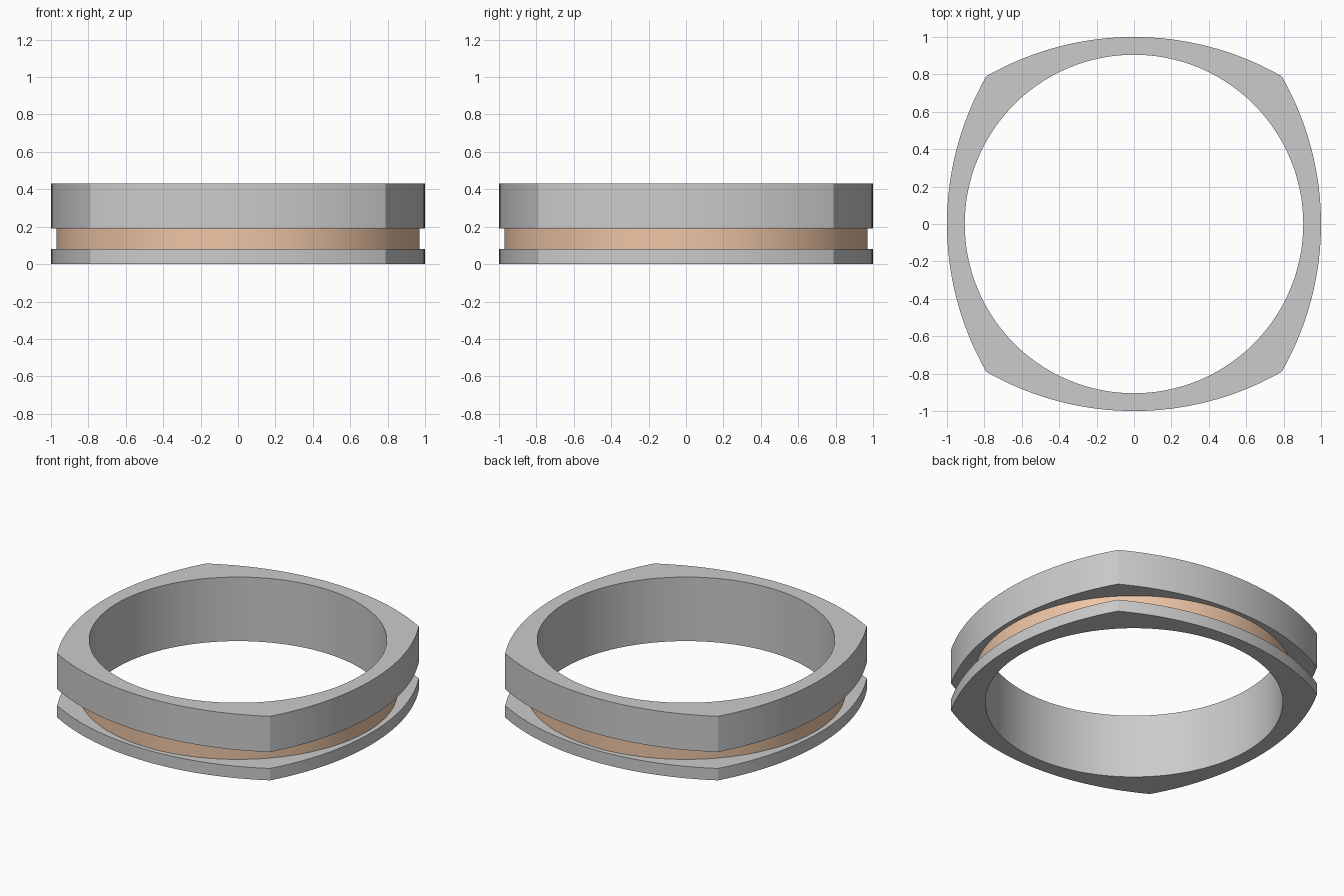
import bpy, bmesh
from math import sin, cos, pi, sqrt, radians

if "Cube" in bpy.data.objects:
    bpy.data.objects.remove(bpy.data.objects["Cube"])

N = 128                      # steps around the ring (multiple of 8 keeps the corners sharp)
R_IN, R_BAND = 0.905, 0.97
ARC_R = 1.59                 # radius of each bowed side
ARC_C = ARC_R - 1.0          # offset of that arc's centre


def cushion(a):
    """Radius of the four-sided bowed outline at angle a."""
    phi = (a + pi / 4) % (pi / 2) - pi / 4
    return -ARC_C * cos(phi) + sqrt(ARC_R ** 2 - (ARC_C * sin(phi)) ** 2)


def circle(r):
    return lambda a: r


def sweep(name, profile):
    """Sweep a closed profile of (radius function, z) around the z axis."""
    bm = bmesh.new()
    rows = []
    for i in range(N):
        a = 2 * pi * i / N
        rows.append([bm.verts.new((f(a) * cos(a), f(a) * sin(a), z)) for f, z in profile])
    k = len(profile)
    for i in range(N):
        p, q = rows[i], rows[(i + 1) % N]
        for j in range(k):
            m = (j + 1) % k
            bm.faces.new((p[j], q[j], q[m], p[m]))
    bmesh.ops.recalc_face_normals(bm, faces=bm.faces)
    mesh = bpy.data.meshes.new(name)
    bm.to_mesh(mesh)
    bm.free()
    ob = bpy.data.objects.new(name, mesh)
    bpy.context.collection.objects.link(ob)
    bpy.ops.object.select_all(action='DESELECT')
    ob.select_set(True)
    bpy.context.view_layer.objects.active = ob
    bpy.ops.object.shade_smooth_by_angle(angle=radians(25))
    return ob


# Grey ring body with a round groove cut into its side
floor = circle(R_BAND - 0.03)
sweep("ring_body", [
    (circle(R_IN), 0.0), (cushion, 0.0), (cushion, 0.08),
    (floor, 0.08), (floor, 0.19),
    (cushion, 0.19), (cushion, 0.43), (circle(R_IN), 0.43),
])

# Copper inlay filling the bottom of the groove
band = sweep("inlay_band", [
    (floor, 0.08), (circle(R_BAND), 0.08),
    (circle(R_BAND), 0.19), (floor, 0.19),
])
mat = bpy.data.materials.new("copper")
mat.diffuse_color = (0.85, 0.56, 0.38, 1)
mat.use_nodes = True
mat.node_tree.nodes["Principled BSDF"].inputs["Base Color"].default_value = mat.diffuse_color
band.data.materials.append(mat)
